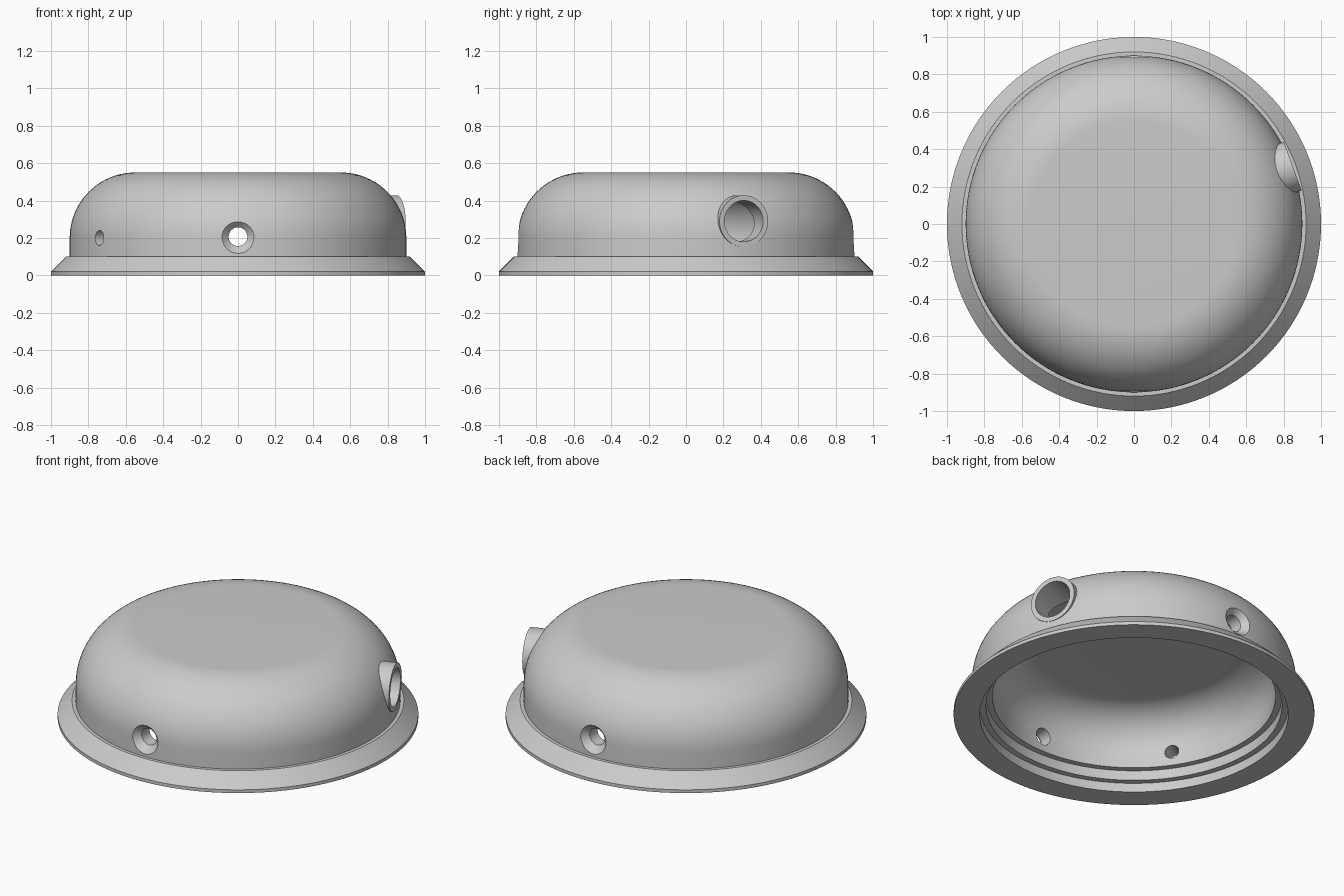
import bpy, bmesh, math
from mathutils import Vector, Matrix

old = bpy.data.objects.get("Cube")
if old:
    bpy.data.objects.remove(old)

grey = bpy.data.materials.new("light grey")
grey.use_nodes = True
colour = (0.6, 0.6, 0.6, 1)
grey.diffuse_color = colour
grey.node_tree.nodes["Principled BSDF"].inputs["Base Color"].default_value = colour


def arc(radius, cr, cz, steps=20):
    """Quarter round from the side wall up to the flat top."""
    return [(cr + radius * math.cos(a), cz + radius * math.sin(a))
            for a in (math.pi / 2 * i / steps for i in range(steps + 1))]


def lathe(name, profile, segments, matrix=None):
    """Turn an (r, z) profile about z, then place the solid."""
    bm = bmesh.new()
    verts = [bm.verts.new((r, 0, z)) for r, z in profile]
    edges = [bm.edges.new(pair) for pair in zip(verts, verts[1:])]
    bmesh.ops.spin(bm, geom=verts + edges, cent=(0, 0, 0), axis=(0, 0, 1),
                   angle=math.tau, steps=segments, use_merge=True)
    bmesh.ops.remove_doubles(bm, verts=bm.verts[:], dist=1e-5)
    bmesh.ops.recalc_face_normals(bm, faces=bm.faces[:])
    if matrix:
        bm.transform(matrix)
    mesh = bpy.data.meshes.new(name)
    bm.to_mesh(mesh)
    bm.free()
    mesh.materials.append(grey)
    obj = bpy.data.objects.new(name, mesh)
    bpy.context.collection.objects.link(obj)
    return obj


def radial(name, profile, azimuth, height, segments=48):
    """Solid whose axis points outward at an azimuth; profile z is distance out."""
    a = math.radians(azimuth)
    turn = Vector((math.cos(a), math.sin(a), 0)).to_track_quat('Z', 'Y').to_matrix().to_4x4()
    return lathe(name, profile, segments, Matrix.Translation((0, 0, height)) @ turn)


def rod(radius, start, end):
    return [(0, start), (radius, start), (radius, end), (0, end)]


# Domed shell: flange, wall, rounded shoulder, then the stepped hollow inside
outer = [(1, 0), (1, 0.02), (0.92, 0.1), (0.9, 0.1)] + arc(0.35, 0.55, 0.2) + [(0, 0.55)]
inner = [(0.855, 0), (0.855, 0.055), (0.82, 0.055), (0.82, 0.115), (0.785, 0.115)]
inner += arc(0.235, 0.55, 0.2) + [(0, 0.435)]
housing = lathe("housing", outer + inner[::-1] + outer[:1], 128)

# Cable port boss, its bore, countersunk screw holes and a small side hole
countersink = [(0, 0.7), (0.05, 0.7), (0.05, 0.86), (0.1, 0.91), (0.1, 1), (0, 1)]
tools = [
    (radial("port_boss", rod(0.138, 0.795, 0.903), 20, 0.29, 64), 'UNION'),
    (radial("port_bore", rod(0.11, 0.6, 1), 20, 0.29, 64), 'DIFFERENCE'),
    (radial("front_screw_hole", countersink, -90, 0.207), 'DIFFERENCE'),
    (radial("back_screw_hole", countersink, 90, 0.207), 'DIFFERENCE'),
    (radial("side_hole", rod(0.04, 0.7, 1), 214.5, 0.2), 'DIFFERENCE'),
]
for tool, operation in tools:
    tool.hide_render = True
    mod = housing.modifiers.new(tool.name, 'BOOLEAN')
    mod.operation = operation
    mod.solver = 'EXACT'
    mod.object = tool

# Bake the cuts and remove the helpers
bpy.context.view_layer.update()
graph = bpy.context.evaluated_depsgraph_get()
baked = bpy.data.meshes.new_from_object(housing.evaluated_get(graph))
housing.modifiers.clear()
housing.data = baked
for tool, _ in tools:
    bpy.data.objects.remove(tool)

# Smooth shading with crisp edges
baked.shade_smooth()
baked.set_sharp_from_angle(angle=math.radians(30))
